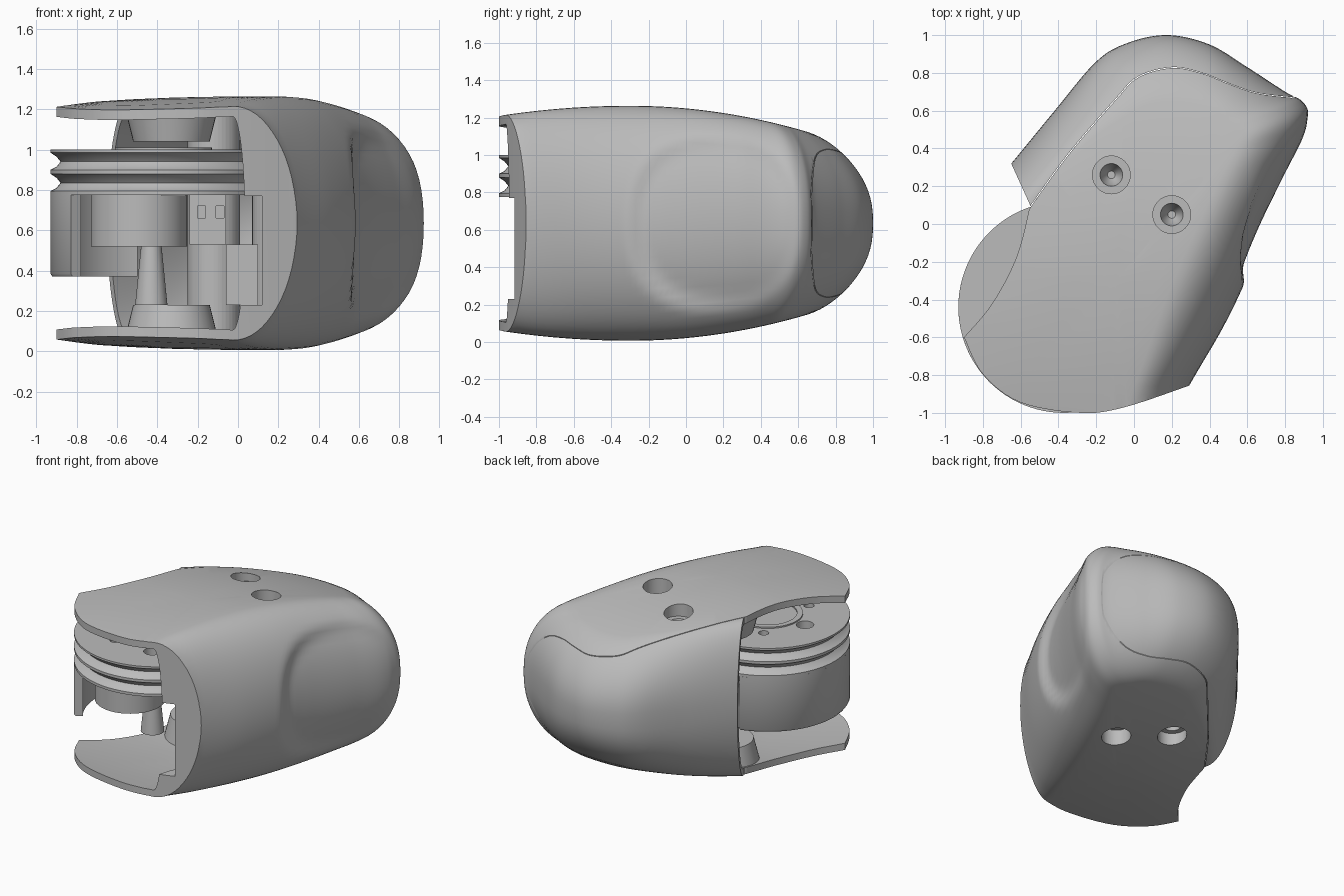
import bpy, bmesh, math
from mathutils import Vector

if "Cube" in bpy.data.objects:
    bpy.data.objects.remove(bpy.data.objects["Cube"], do_unlink=True)

grey = bpy.data.materials.new("plain grey")
grey.use_nodes = True
grey.diffuse_color = (0.5, 0.5, 0.5, 1)
grey.node_tree.nodes["Principled BSDF"].inputs["Base Color"].default_value = (0.5, 0.5, 0.5, 1)
MID = 0.635


def finish(name, bm):
    bmesh.ops.remove_doubles(bm, verts=bm.verts, dist=0.0002)
    bmesh.ops.recalc_face_normals(bm, faces=bm.faces)
    mesh = bpy.data.meshes.new(name)
    bm.to_mesh(mesh)
    bm.free()
    mesh.materials.append(grey)
    obj = bpy.data.objects.new(name, mesh)
    bpy.context.collection.objects.link(obj)
    return obj


def boolean(obj, cutter, op="DIFFERENCE"):
    mod = obj.modifiers.new("cut", "BOOLEAN")
    mod.operation, mod.solver, mod.object = op, "EXACT", cutter
    bpy.context.view_layer.objects.active = obj
    bpy.ops.object.modifier_apply(modifier=mod.name)
    bpy.data.objects.remove(cutter, do_unlink=True)


def catmull(points, steps, closed):
    n, out = len(points), []
    pts = [Vector(p) for p in points]
    for i in range(n if closed else n - 1):
        pick = (lambda j: pts[j % n]) if closed else (lambda j: pts[max(0, min(n - 1, j))])
        a, b, c, d = (pick(i + j) for j in (-1, 0, 1, 2))
        for s in range(steps):
            t = s / steps
            out.append(0.5 * (2 * b + (c - a) * t + (2 * a - 5 * b + 4 * c - d) * t * t
                              + (3 * b - a - 3 * c + d) * t ** 3))
    return out if closed else out + [pts[-1]]


def prism(name, outline, z0, z1):
    bm = bmesh.new()
    face = bm.faces.new([bm.verts.new((p[0], p[1], z0)) for p in outline])
    new = bmesh.ops.extrude_face_region(bm, geom=[face])["geom"]
    bmesh.ops.translate(bm, vec=(0, 0, z1 - z0), verts=[g for g in new if isinstance(g, bmesh.types.BMVert)])
    return finish(name, bm)


def box(name, x0, x1, y0, y1, z0, z1):
    return prism(name, [(x0, y0), (x1, y0), (x1, y1), (x0, y1)], z0, z1)


def revolve(name, profile, centre, start=0, end=360, steps=72):
    """Sweep a closed (radius, z) profile about a vertical axis."""
    full = end - start == 360
    bm, rings = bmesh.new(), []
    for i in range(steps if full else steps + 1):
        a = math.radians(start + (end - start) * i / steps)
        rings.append([bm.verts.new((centre[0] + r * math.cos(a), centre[1] + r * math.sin(a), z))
                      for r, z in profile])
    n = len(profile)
    for i in range(steps):
        a, b = rings[i], rings[(i + 1) % len(rings)]
        for j in range(n):
            bm.faces.new((a[j], a[(j + 1) % n], b[(j + 1) % n], b[j]))
    if not full:
        bm.faces.new(rings[0])
        bm.faces.new(rings[-1])
    return finish(name, bm)


def cylinder(name, centre, r0, r1, z0, z1):
    return revolve(name, [(0, z0), (r0, z0), (r1, z1), (0, z1)], centre, steps=40)


# Rim of the housing at mid height, paired with the edge of its flat top
RIM = [(.05, -1.3, -.2, -1.3), (.29, -.86, 0, -.86), (.47, -.55, .13, -.5), (.6, -.28, .25, -.2),
       (.71, 0, .36, .04), (.82, .25, .45, .23), (.91, .45, .53, .38), (.93, .57, .57, .46),
       (.89, .65, .54, .51), (.8, .7, .49, .55), (.6, .83, .43, .6), (.4, .95, .34, .63),
       (.18, 1, .2, .65), (-.03, .96, .06, .63), (-.2, .86, -.06, .56), (-.42, .6, -.26, .42),
       (-.65, .32, -.49, .19), (-1, -.1, -.85, -.22), (-1.25, -.5, -1.2, -.6), (-1.2, -1.3, -1.1, -1.3)]


def crown(x, y):
    """Half height of the housing, falling away to the front, back and right."""
    return .628 - (.11 if y < -.3 else .155) * (y + .3) ** 2 - .05 * min(0, x) ** 2


def pad_push(x, y, z):
    """Depth of the shallow thumb recess on the left side."""
    if x < 0.2:
        return 0
    s = abs((y - .15) / .45) ** 2.5 + abs((z - MID) / .45) ** 2.5
    t = max(0, min(1, (1.15 - s) / .5))
    return (.045 - .045 * max(0, min(.65, y + .15))) * t * t * (3 - 2 * t)


def loft(name, hollow=False):
    bm, rings, m = bmesh.new(), [], 16
    levels = [(0, k) for k in (.25, .5, .75)] + [(math.pi / 2 * i / m - math.pi / 2, 1) for i in range(2 * m + 1)]
    levels = levels + [(0, -k) for k in (.75, .5, .25)]
    hub = Vector((-.1, -.3))
    wall = .05 if hollow else 0
    for a, k in levels:
        cap = abs(k) < 1
        side = (-1 if k > 0 else 1) if cap else math.sin(a)
        ring = []
        for p in catmull(RIM, 10, True):
            P, Q = Vector(p[:2]), Vector(p[2:])
            d = P - Q
            if hollow:
                d = d * (.8 - .6 * max(0, min(1, d.x / d.length)))
            pos = hub + (Q - hub) * abs(k) if cap else Q + d * math.cos(a)
            fullness = 1 if hollow else 1 - .2 * max(0, min(1, 2 * pos.y - .6))
            z = MID + math.copysign(abs(side) ** fullness, side) * (crown(pos.x, pos.y) - wall)
            push = 0 if hollow else pad_push(pos.x, pos.y, z)
            ring.append(bm.verts.new((pos.x - .9 * push, pos.y + .43 * push, z)))
        rings.append(ring)
    n = len(rings[0])
    for a, b in zip(rings, rings[1:]):
        for j in range(n):
            bm.faces.new((a[j], a[(j + 1) % n], b[(j + 1) % n], b[j]))
    for ring, side in ((rings[0], -1), (rings[-1], 1)):
        pole = bm.verts.new((hub.x, hub.y, MID + side * (crown(hub.x, hub.y) - wall)))
        for j in range(n):
            bm.faces.new((ring[j], ring[(j + 1) % n], pole))
    return finish(name, bm)


# Hollow housing with two screw pillars left standing inside
SCREWS = [(-.12, .26), (.2, .05)]
shell = loft("main_housing")
cavity = loft("cavity", True)
for c in SCREWS:
    boolean(cavity, cylinder("pillar", c, .13, .13, -.2, 1.5))
boolean(shell, cavity)

# Trim the open front and the open right side
front = catmull([(.28, -.86), (-.05, -.97), (-.28, -1), (-.6, -.945), (-.8, -.795), (-.9, -.6)], 6, False)
side = catmull([(-.9, -.6), (-.75, -.42), (-.62, -.17), (-.55, .1)], 6, False)[1:]
trim = [(1.3, -.5), (.6, -.72)] + [tuple(p) for p in front + side] + [(-.65, .32), (-1.3, 1.3), (1.3, 1.3)]
boolean(shell, prism("trim", trim, -.5, 1.8), "INTERSECT")
boolean(shell, box("front_notch", -.3, .12, -1.2, -.6, .23, .77))

# Counterbored screw holes, above and below
for c in SCREWS:
    for s in (1, -1):
        bore = [(0, .9), (.1, .9), (.1, .5), (.06, .5), (.045, .44), (.02, .4), (0, .4)]
        boolean(shell, revolve("bore", [(r, MID + s * h) for r, h in bore], c, steps=40))

# Split off the rear cover along a seam
seam = catmull([(-.56, .08), (-.35, .37), (-.1, .66), (.02, .78), (.2, .83), (.36, .8), (.5, .745),
                (.65, .695), (.83, .672)], 6, False)
region = [tuple(p) for p in seam] + [(1.1, .72), (1.1, 1.3), (-1.2, 1.3), (-1.2, .08)]
cover = shell.copy()
cover.data = shell.data.copy()
cover.name = "rear_cover"
bpy.context.collection.objects.link(cover)
boolean(cover, prism("cover_region", region, -.5, 1.8), "INTERSECT")
boolean(shell, prism("seam_gap", [(x + .003, y - .004) for x, y in region], -.5, 1.8))

# Grooved pulley disc
AXIS = (-.37, -.44)
groove = [(.56, 1), (.56, .985), (.53, .965), (.51, .94), (.53, .915), (.56, .9), (.56, .88),
          (.53, .86), (.51, .835), (.53, .81), (.56, .795), (.56, .775)]
pulley = revolve("pulley_disc", [(0, 1)] + groove + [(0, .775)], AXIS, steps=96)
for i in range(6):
    a = math.radians(60 * i)
    size = .06 if i % 2 else .035
    boolean(pulley, cylinder("hole", (AXIS[0] + .31 * math.cos(a), AXIS[1] + .31 * math.sin(a)),
                             size, size, .93, 1.1))
revolve("pulley_ring", [(.2, .99), (.24, .99), (.24, 1.01), (.2, 1.01)], AXIS)

# Skirt and hub under the disc
revolve("pulley_skirt", [(.5, .37), (.55, .37), (.56, .385), (.56, .775), (.5, .775)], AXIS, 105, 215, 40)
cylinder("hub", (-.49, -.58), .24, .24, .52, .78)
cylinder("hub_stem", (-.43, -.4), .08, .05, .23, .53)
box("stop_tab", -.38, -.26, -.86, -.7, .77, .83)

# Fixed mounts and bracket inside the housing
cylinder("lower_mount", (-.33, 0), .23, .19, .07, .23)
cylinder("upper_mount", (-.33, 0), .19, .23, 1.04, 1.2)
bracket = box("bracket_block", -.24, -.06, -.1, .1, .53, .78)
for x in (-.18, -.09):
    boolean(bracket, box("bracket_hole", x - .02, x + .02, -.2, 0, .66, .72))
box("bracket_foot", -.06, .1, -.1, .1, .23, .53)

# Smooth shading with sharp creases
for obj in bpy.data.objects:
    if obj.type == "MESH" and grey.name in obj.data.materials:
        bpy.ops.object.select_all(action="DESELECT")
        obj.select_set(True)
        bpy.context.view_layer.objects.active = obj
        bpy.ops.object.shade_smooth_by_angle(angle=math.radians(35))
